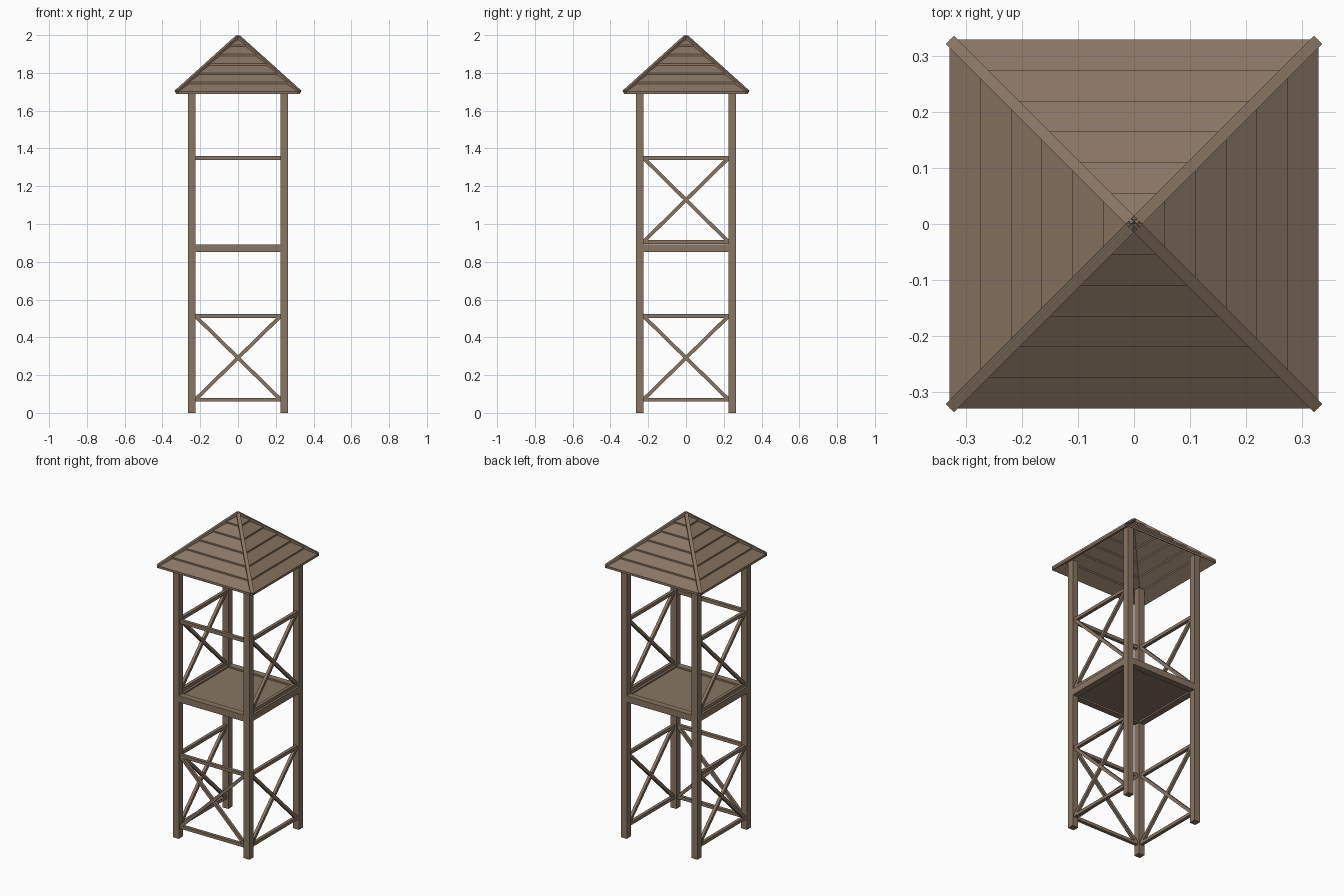
import bpy, bmesh, math
from mathutils import Vector, Matrix

if "Cube" in bpy.data.objects:
    bpy.data.objects.remove(bpy.data.objects["Cube"])

wood = bpy.data.materials.new("weathered brown wood")
wood.diffuse_color = (0.25, 0.18, 0.125, 1)
wood.use_nodes = True
wood.node_tree.nodes["Principled BSDF"].inputs["Base Color"].default_value = wood.diffuse_color


def finish(name, bm):
    bmesh.ops.recalc_face_normals(bm, faces=bm.faces)
    mesh = bpy.data.meshes.new(name)
    bm.to_mesh(mesh)
    bm.free()
    mesh.materials.append(wood)
    obj = bpy.data.objects.new(name, mesh)
    bpy.context.collection.objects.link(obj)
    return obj


def box(name, center, size):
    bm = bmesh.new()
    bmesh.ops.create_cube(bm, size=1, matrix=Matrix.Translation(center) @ Matrix.Diagonal((*size, 1)))
    return finish(name, bm)


def bar(name, a, b, w, h, turn=0):
    """Square timber from a to b, width w horizontal, h upright; turned about z."""
    rot = Matrix.Rotation(turn, 3, 'Z')
    a, b = rot @ Vector(a), rot @ Vector(b)
    d = (b - a).normalized()
    side = d.cross(Vector((0, 0, 1))).normalized()
    up = side.cross(d)
    m = Matrix((d, side, up)).transposed().to_4x4()
    bm = bmesh.new()
    bmesh.ops.create_cube(bm, size=1, matrix=Matrix.Translation((a + b) / 2) @ m
                          @ Matrix.Diagonal(((b - a).length, w, h, 1)))
    return finish(name, bm)


P = 0.244      # post centre
S = 0.226      # half clear span between posts
SIDES = {"front": 0, "right": math.pi / 2, "back": math.pi, "left": -math.pi / 2}

# corner posts
for x in (-P, P):
    for y in (-P, P):
        box("corner_post", (x, y, 0.8675), (0.04, 0.04, 1.735))

# platform
for side, t in SIDES.items():
    bar(side + "_platform_beam", (-S, -P, 0.872), (S, -P, 0.872), 0.04, 0.04, t)
box("platform_floor", (0, 0, 0.872), (0.46, 0.46, 0.02))


# braced panels: two rails and a cross
def panel(name, z0, z1, t):
    for z in (z0, z1):
        bar(name + "_rail", (-S, -P, z), (S, -P, z), 0.02, 0.02, t)
    for s in (-1, 1):
        bar(name + "_cross_brace", (-s * 0.221, -P, z0 + 0.005), (s * 0.221, -P, z1 - 0.005), 0.018, 0.019, t)


for side in ("front", "left", "right"):
    panel(side + "_lower", 0.07, 0.513, SIDES[side])
for side in ("left", "right"):
    panel(side + "_upper", 0.905, 1.35, SIDES[side])
bar("front_handrail", (-S, -P, 1.35), (S, -P, 1.35), 0.02, 0.022)

# roof boards: six lapped courses on each face
SLOPE, ROWS, R = 0.9, 6, 0.329
for side, t in SIDES.items():
    rot = Matrix.Rotation(t, 3, 'Z')
    bm = bmesh.new()
    for i in range(ROWS):
        r0, r1 = max(0.002, R * i / ROWS - 0.008), R * (i + 1) / ROWS
        z0, z1 = 1.987 - SLOPE * r0, 1.998 - SLOPE * r1
        ring = []
        for dz in (0, -0.014):
            ring.append([bm.verts.new(rot @ Vector(c)) for c in (
                (-r0, -r0, z0 + dz), (r0, -r0, z0 + dz), (r1, -r1, z1 + dz), (-r1, -r1, z1 + dz))])
        bm.faces.new(ring[0])
        bm.faces.new(ring[1][::-1])
        for k in range(4):
            n = (k + 1) % 4
            bm.faces.new((ring[0][k], ring[1][k], ring[1][n], ring[0][n]))
    finish(side + "_roof_boards", bm)

# hip caps running down the roof corners
for k in range(4):
    bar("hip_cap", (0, 0, 1.992), (0.325, -0.325, 1.992 - SLOPE * 0.325), 0.021, 0.016, k * math.pi / 2)
